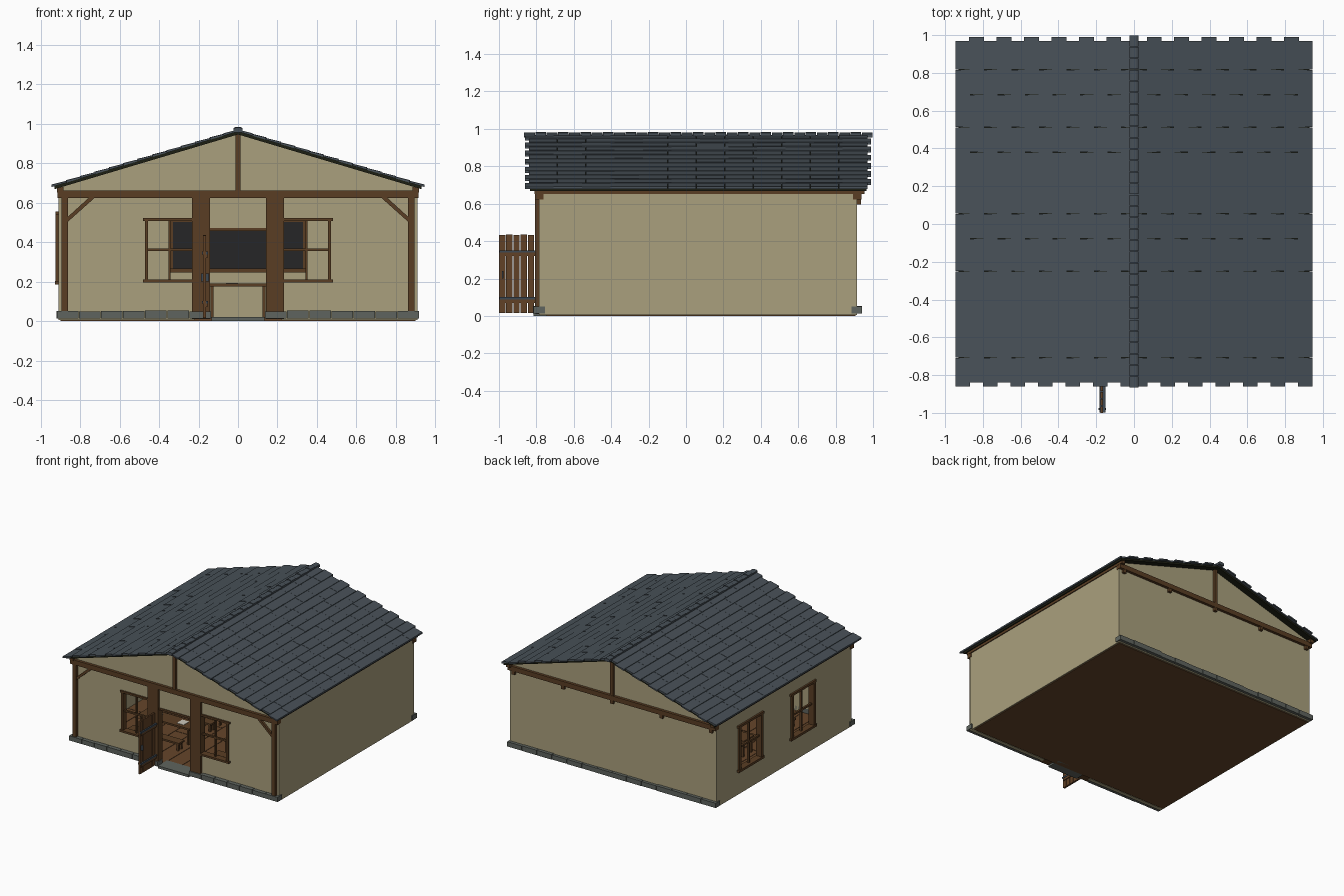
import bpy, bmesh, math, random
random.seed(4)


def mat(name, r, g, b):
    m = bpy.data.materials.new(name)
    m.diffuse_color = (r, g, b, 1)
    return m


PLASTER = mat("plaster", 0.40, 0.35, 0.205)
SLATE = mat("slate", 0.065, 0.082, 0.098)
WOOD = mat("dark wood", 0.102, 0.048, 0.017)
PLANK = mat("door wood", 0.12, 0.053, 0.019)
STONE = mat("grey stone", 0.114, 0.127, 0.112)
BOARD = mat("blackboard", 0.019, 0.019, 0.02)
IRON = mat("iron", 0.048, 0.065, 0.084)
DECK = mat("roof underside", 0.012, 0.013, 0.006)
FLOOR = mat("floor wood", 0.13, 0.06, 0.023)
PAPER = mat("paper", 0.6, 0.58, 0.5)


def box(x0, x1, y0, y1, z0, z1):
    return ([(x0, z0), (x1, z0), (x1, z1), (x0, z1)], y0, y1)


def both(items):
    """Each prism plus its mirror image in x."""
    return items + [([(-x, z) for x, z in p], a, b) for p, a, b in items]


def build(name, prisms, material):
    """Prisms are xz outlines extruded from y0 to y1, all in one object."""
    bm = bmesh.new()
    for pts, y0, y1 in prisms:
        f = [bm.verts.new((x, y0, z)) for x, z in pts]
        b = [bm.verts.new((x, y1, z)) for x, z in pts]
        bm.faces.new(f)
        bm.faces.new(b[::-1])
        n = len(pts)
        for i in range(n):
            j = (i + 1) % n
            bm.faces.new((f[j], f[i], b[i], b[j]))
    bmesh.ops.recalc_face_normals(bm, faces=bm.faces)
    me = bpy.data.meshes.new(name)
    bm.to_mesh(me)
    bm.free()
    me.materials.append(material)
    ob = bpy.data.objects.new(name, me)
    bpy.context.collection.objects.link(ob)
    return ob


F, B, W, T = -0.785, 0.915, 0.91, 0.03   # front, back, half width, wall thickness


def roof_z(x):
    return 0.955 - 0.298 * abs(x)


# Floor: base slab and planks
build("floor_base", [box(-0.9, 0.9, -0.745, 0.905, 0, 0.01)], FLOOR)
planks = []
for i in range(14):
    x = -0.88 + i * 1.76 / 14
    cut = random.uniform(-0.3, 0.4)
    planks += [box(x + 0.002, x + 0.124, -0.75, cut, 0.008, 0.018),
               box(x + 0.002, x + 0.124, cut + 0.004, 0.89, 0.008, 0.018)]
build("floor_planks", planks, FLOOR)

# Walls
build("front_wall", both([
    box(0.47, W, F, F + T, 0.005, 0.65),
    box(0.22, 0.47, F, F + T, 0.005, 0.2),
    box(0.22, 0.47, F, F + T, 0.52, 0.65),
]) + [box(-0.22, 0.22, F, F + T, 0.46, 0.65)], PLASTER)
build("back_wall", [box(-W, W, B - T, B, 0.005, 0.65)], PLASTER)
build("right_wall", [box(W - T, W, F, B, 0.005, 0.67)], PLASTER)
LEFT_WINDOWS = [(-0.31, -0.02), (0.35, 0.64)]
left = [box(-W, -W + T, F, B, 0.005, 0.19), box(-W, -W + T, F, B, 0.55, 0.67)]
for a, b in [(F, -0.31), (-0.02, 0.35), (0.64, B)]:
    left.append(box(-W, -W + T, a, b, 0.19, 0.55))
build("left_wall", left, PLASTER)
gable = [(-W, 0.645), (W, 0.645), (W, roof_z(W)), (0, roof_z(0)), (-W, roof_z(W))]
build("gables", [(gable, F, F + T), (gable, B - T, B)], PLASTER)

# Timber frame
frame = both([
    box(0.862, 0.893, F - 0.022, F + 0.01, 0.04, 0.63),
    ([(0.865, 0.50), (0.865, 0.525), (0.755, 0.625), (0.725, 0.625)], F - 0.018, F + 0.005),
    box(0.885, 0.917, -0.81, 0.955, 0.652, 0.68),
])
for y in (F, B):
    frame += [box(-0.915, 0.915, y - 0.022, y + 0.022, 0.622, 0.66),
              box(-0.013, 0.013, y - 0.02, y + 0.02, 0.655, 0.95)]
build("timber_frame", frame, WOOD)
build("door_posts", both([box(0.142, 0.232, F - 0.02, F + 0.04, 0.01, 0.625)])
      + [box(-0.15, 0.15, F - 0.005, F + 0.035, 0.455, 0.47)], WOOD)
build("ceiling_beams", [box(x - 0.013, x + 0.013, F + 0.01, B + 0.02, 0.595, 0.625)
                        for x in (-0.87, -0.435, 0, 0.435, 0.87)], WOOD)

# Front windows
y0, y1 = F - 0.014, F + T + 0.005
build("front_windows", both([
    box(0.215, 0.482, y0, y1, 0.507, 0.521),
    box(0.215, 0.482, y0 - 0.006, y1, 0.195, 0.21),
    box(0.22, 0.465, F, F + 0.016, 0.354, 0.367),
    box(0.455, 0.47, y0, y1, 0.2, 0.515),
    box(0.343, 0.353, F, F + 0.016, 0.2, 0.515),
]), WOOD)

# Left windows
bars = []
for a, b in LEFT_WINDOWS:
    m = (a + b) / 2
    xo, xi = -0.924, -0.875
    bars += [box(xo, xi, a - 0.015, b + 0.015, 0.537, 0.555),
             box(xo - 0.004, xi, a - 0.015, b + 0.015, 0.185, 0.203),
             box(xo, xi, a - 0.005, a + 0.02, 0.19, 0.55),
             box(xo, xi, b - 0.02, b + 0.005, 0.19, 0.55),
             box(-0.906, -0.89, m - 0.008, m + 0.008, 0.19, 0.55),
             box(-0.906, -0.89, a, b, 0.362, 0.376)]
build("left_windows", bars, WOOD)

# Stone footing and doorstep
stones = []
for i in range(7):
    x, w = 0.137 + i * 0.112, 0.109
    j = random.uniform(0, 0.005)
    stones += both([box(x, x + w, F - 0.028 - j, F + 0.03, 0.013, 0.048 + j)])
for i in range(14):
    x, j = -0.92 + i * 0.1315, random.uniform(0, 0.005)
    stones.append(box(x, x + 0.128, B - 0.03, B + 0.022 + j, 0.013, 0.048 + j))
build("stone_footing", stones, STONE)
build("doorstep", [box(-0.135, 0.135, -0.815, -0.70, 0.0, 0.02)], STONE)

# Open door with iron straps and handle
build("door_planks", [box(-0.178, -0.163, -1.0 + i * 0.0385, -0.966 + i * 0.0385, 0.015,
                          0.432 + 0.003 * (i % 2)) for i in range(5)], PLANK)
build("door_battens", [box(-0.165, -0.155, -0.995, -0.805, z, z + 0.025) for z in (0.07, 0.32)], PLANK)
build("door_straps", [box(-0.182, -0.152, -0.998, -0.795, z, z + 0.013) for z in (0.088, 0.338)]
      + [box(-0.187, -0.148, -0.985, -0.975, 0.20, 0.24)], IRON)

# Roof deck
build("roof_deck", both([([(0, 0.945), (0.93, roof_z(0.93) - 0.01), (0.93, roof_z(0.93) + 0.008),
                           (0, 0.963)], -0.835, 0.965)]), DECK)

# Slate courses: alternate rows shifted lengthways, lower edge thicker
rows, step = 13, 0.945 / 13
tiles = []
for i in range(rows):
    xa, xb = max(0, i * step - 0.005), (i + 1) * step
    lo, hi = (-0.84, 0.99) if i % 2 else (-0.86, 0.97)
    count = 12
    for k in range(count):
        ya = lo + (hi - lo) * k / count
        yb = lo + (hi - lo) * (k + 1) / count - (0 if k == count - 1 else 0.001)
        h = random.uniform(0, 0.0015)
        tiles += both([([(xa, roof_z(xa) + 0.005), (xb, roof_z(xb) + 0.005),
                         (xb, roof_z(xb) + 0.017 + h), (xa, roof_z(xa) + 0.013 + h)], ya, yb)])
build("roof_slates", tiles, SLATE)

# Ridge caps
n = 31
caps = []
for i in range(n):
    ya = -0.865 + i * 1.865 / n
    t = 0.98 + 0.004 * (i % 2)
    caps.append(([(-0.023, 0.955), (0.023, 0.955), (0.023, t - 0.006), (0.012, t),
                  (-0.012, t), (-0.023, t - 0.006)], ya, ya + 1.865 / n - 0.003))
build("ridge_caps", caps, SLATE)

# Blackboard on the back wall
build("blackboard", [box(-0.335, 0.335, 0.872, 0.886, 0.265, 0.505)], BOARD)
build("blackboard_frame", both([box(0.33, 0.35, 0.865, 0.886, 0.25, 0.52)])
      + [box(-0.35, 0.35, 0.865, 0.886, 0.502, 0.52), box(-0.35, 0.35, 0.84, 0.886, 0.245, 0.265)], WOOD)

# Furniture: teacher's table, pupils' desks and benches


def table(x0, x1, ya, yb, h):
    parts = [box(x0, x1, ya, yb, h - 0.014, h)]
    for x in (x0 + 0.01, x1 - 0.025):
        for y in (ya + 0.008, yb - 0.023):
            parts.append(box(x, x + 0.015, y, y + 0.015, 0.015, h - 0.01))
    return parts


build("teacher_table", table(-0.15, 0.15, 0.58, 0.72, 0.19), WOOD)
desks, benches, sheets = [], [], [box(-0.06, 0.0, 0.62, 0.68, 0.19, 0.193)]
for y in (-0.4, 0.0, 0.35):
    desks += both(table(0.15, 0.6, y, y + 0.13, 0.15))
    benches += both(table(0.15, 0.6, y - 0.13, y - 0.06, 0.085))
    sheets += both([box(x, x + 0.06, y + 0.03, y + 0.1, 0.15, 0.153) for x in (0.22, 0.45)])
build("pupil_desks", desks, WOOD)
build("pupil_benches", benches, WOOD)
build("paper_sheets", sheets, PAPER)
